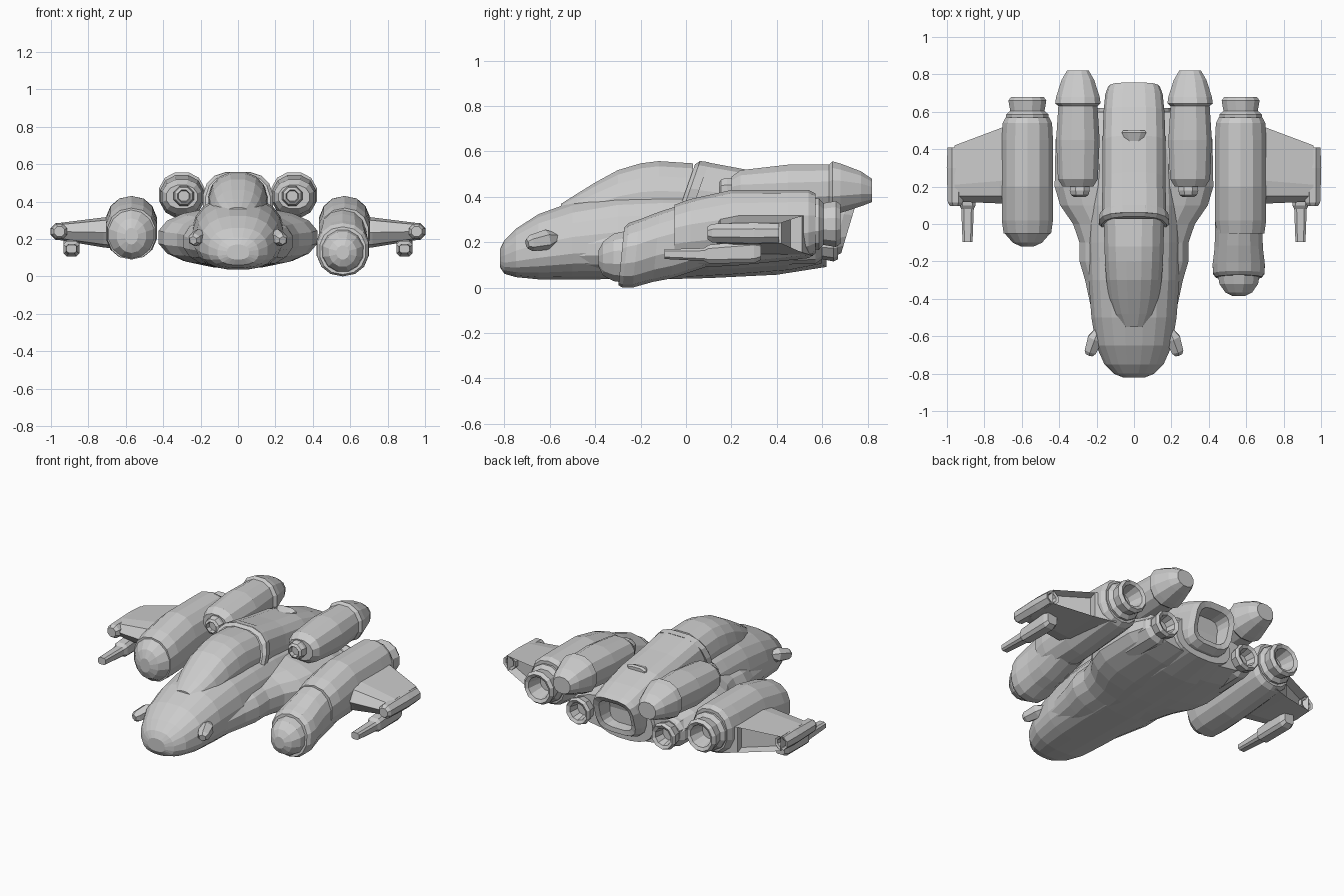
import bpy, bmesh
from math import cos, sin, pi
from mathutils import Vector


def skin(name, rings, slot=None):
    """Closed flat-shaded mesh through matching rings; optional inset recess on the face nearest a direction."""
    bm = bmesh.new()
    vs = [[bm.verts.new(p) for p in r] for r in rings]
    n = len(vs[0])
    for a, b in zip(vs, vs[1:]):
        for i in range(n):
            bm.faces.new((a[i], a[(i + 1) % n], b[(i + 1) % n], b[i]))
    bm.faces.new(vs[0])
    bm.faces.new(vs[-1])
    bmesh.ops.recalc_face_normals(bm, faces=bm.faces[:])
    if slot:
        f = max(bm.faces, key=lambda f: f.normal.dot(Vector(slot)))
        bmesh.ops.inset_individual(bm, faces=[f], thickness=0.015, depth=-0.05)
    me = bpy.data.meshes.new(name)
    bm.to_mesh(me)
    bm.free()
    ob = bpy.data.objects.new(name, me)
    bpy.context.collection.objects.link(ob)
    return ob


def loft(name, sections, cx=0.0, n=14, e=2.0, mid=0.5, shear=0.0):
    """Loft along y; each section is (y, half width, z low, z high)."""
    rings = []
    for y, rx, lo, hi in sections:
        zm = lo + (hi - lo) * mid
        ring = []
        for i in range(n):
            a = 2 * pi * (i + 0.5) / n
            c, s = cos(a), sin(a)
            x = rx * abs(c) ** (2 / e) * (1 if c > 0 else -1)
            h = abs(s) ** (2 / e)
            z = zm + (hi - zm) * h if s > 0 else zm - (zm - lo) * h
            ring.append((cx + x, y + shear * (z - zm), z))
        rings.append(ring)
    return skin(name, rings)


def tube(name, steps, cx, cz, n=12):
    """Round loft from (y, radius) steps."""
    return loft(name, [(y, r, cz - r, cz + r) for y, r in steps], cx, n)


# Main fuselage with blunt nose
loft("fuselage", [(-.82, .06, .09, .17), (-.80, .11, .06, .21), (-.75, .16, .045, .26),
                  (-.65, .205, .035, .325), (-.5, .23, .035, .38), (-.3, .245, .035, .42),
                  (-.1, .25, .035, .43), (.1, .25, .04, .43), (.4, .24, .055, .40),
                  (.62, .2, .09, .35)], n=20, e=2.4, mid=.42)

# Broad lower hull flaring towards the nacelles
loft("lower_hull", [(-.6, .2, .06, .25), (-.3, .265, .04, .31), (-.2, .295, .04, .33),
                    (-.1, .295, .04, .34), (0, .33, .04, .35), (.1, .40, .045, .36),
                    (.2, .43, .05, .37), (.45, .425, .07, .36), (.6, .38, .1, .32)],
     n=18, e=2.3, mid=.5)

# Canopy, its rear frame and the spine with a rear exhaust opening
loft("canopy", [(-.55, .07, .25, .37), (-.48, .11, .22, .415), (-.40, .135, .2, .465),
                (-.3, .15, .2, .52), (-.2, .158, .2, .55), (-.12, .16, .2, .56),
                (.03, .165, .2, .55)], n=16, e=2.4)
loft("canopy_frame", [(-.02, .175, .2, .545), (0, .19, .2, .56), (.04, .185, .2, .555)],
     n=16, e=2.8, shear=.35)
loft("spine", [(.0, .175, .15, .56), (.22, .17, .15, .52), (.42, .17, .14, .49),
               (.58, .165, .13, .445), (.68, .155, .13, .41), (.72, .14, .15, .395),
               (.71, .11, .18, .365), (.62, .10, .19, .355)], n=16, e=3.4, shear=.3)
loft("spine_scoop", [(.42, .03, .46, .485), (.49, .07, .45, .51), (.5, .06, .45, .50)], n=8, e=3)

for s, side in ((-1, "left"), (1, "right")):
    # Outer nacelle body
    loft(side + "_nacelle", [(-.05, .13, .09, .365), (.02, .14, .09, .39), (.2, .14, .095, .43),
                             (.45, .14, .12, .43), (.54, .135, .13, .43), (.57, .12, .15, .415)],
         s * .57, n=14, e=2.2)
    tube(side + "_nacelle_nozzle", [(.55, .115), (.585, .118), (.605, .095), (.66, .105),
                                    (.68, .09), (.67, .07), (.58, .05)], s * .57, .28)

    # Upper pod with small front nozzle
    loft(side + "_upper_pod", [(.2, .085, .36, .49), (.24, .11, .33, .52), (.45, .12, .31, .545),
                               (.63, .108, .325, .545), (.645, .125, .315, .56), (.68, .12, .325, .55),
                               (.77, .09, .355, .515), (.82, .06, .375, .48)], s * .3, n=12, e=2.2)
    tube(side + "_pod_front_nozzle", [(.17, .03), (.145, .035), (.155, .05), (.18, .058),
                                      (.24, .05)], s * .29, .43, 8)

    # Lower thruster at the hull rear
    tube(side + "_lower_thruster", [(.35, .1), (.57, .095), (.60, .075), (.65, .085),
                                    (.67, .075), (.66, .055), (.58, .04)], s * .3, .2, 10)

    # Stub wing with recessed trailing edge
    rings = []
    for x, y0, y1, z0, z1 in ((.6, .11, .56, .14, .33), (.72, .11, .51, .155, .315),
                              (.96, .12, .42, .195, .285)):
        prof = ((0, .5), (.1, .1), (.3, 0), (1, 0), (1, 1), (.3, 1), (.1, .9))
        rings.append([(s * x, y0 + (y1 - y0) * u, z0 + (z1 - z0) * v) for u, v in prof])
    skin(side + "_wing", rings, slot=(s * .3, 1, 0))
    tube(side + "_wing_tip", [(.095, .03), (.115, .044), (.3, .05), (.41, .045), (.405, .03),
                              (.34, .025)], s * .955, .24, 8)

    # Gun below the wing tip
    loft(side + "_wing_gun", [(-.095, .028, .125, .17), (.08, .035, .115, .175), (.1, .045, .105, .19),
                              (.3, .045, .105, .21), (.33, .035, .12, .20)], s * .89, n=8, e=3.5)

    # Nose thruster stub
    ob = tube(side + "_nose_stub", [(-.065, .022), (-.045, .036), (.03, .045), (.08, .02)], 0, 0, 6)
    ob.location = (s * .218, -.64, .205)
    ob.rotation_euler = (.2, 0, s * .35)

# Left nacelle: short dome
loft("left_nacelle_dome", [(-.12, .035, .17, .26), (-.10, .08, .125, .31), (-.05, .125, .095, .355),
                           (.0, .13, .1, .36)], -.57, n=14)

# Right nacelle: drooping front section with dome
loft("right_nacelle_extension", [(-.285, .125, .01, .265), (-.265, .14, .0, .285), (-.22, .143, .0, .30),
                                 (-.13, .132, .025, .335), (-.05, .13, .04, .36), (.1, .13, .09, .38)],
     .56, n=14, e=2.2, shear=.1)
loft("right_nacelle_dome", [(-.385, .035, .09, .165), (-.365, .075, .05, .205), (-.32, .107, .025, .24),
                            (-.26, .118, .015, .255)], .56, n=12)
